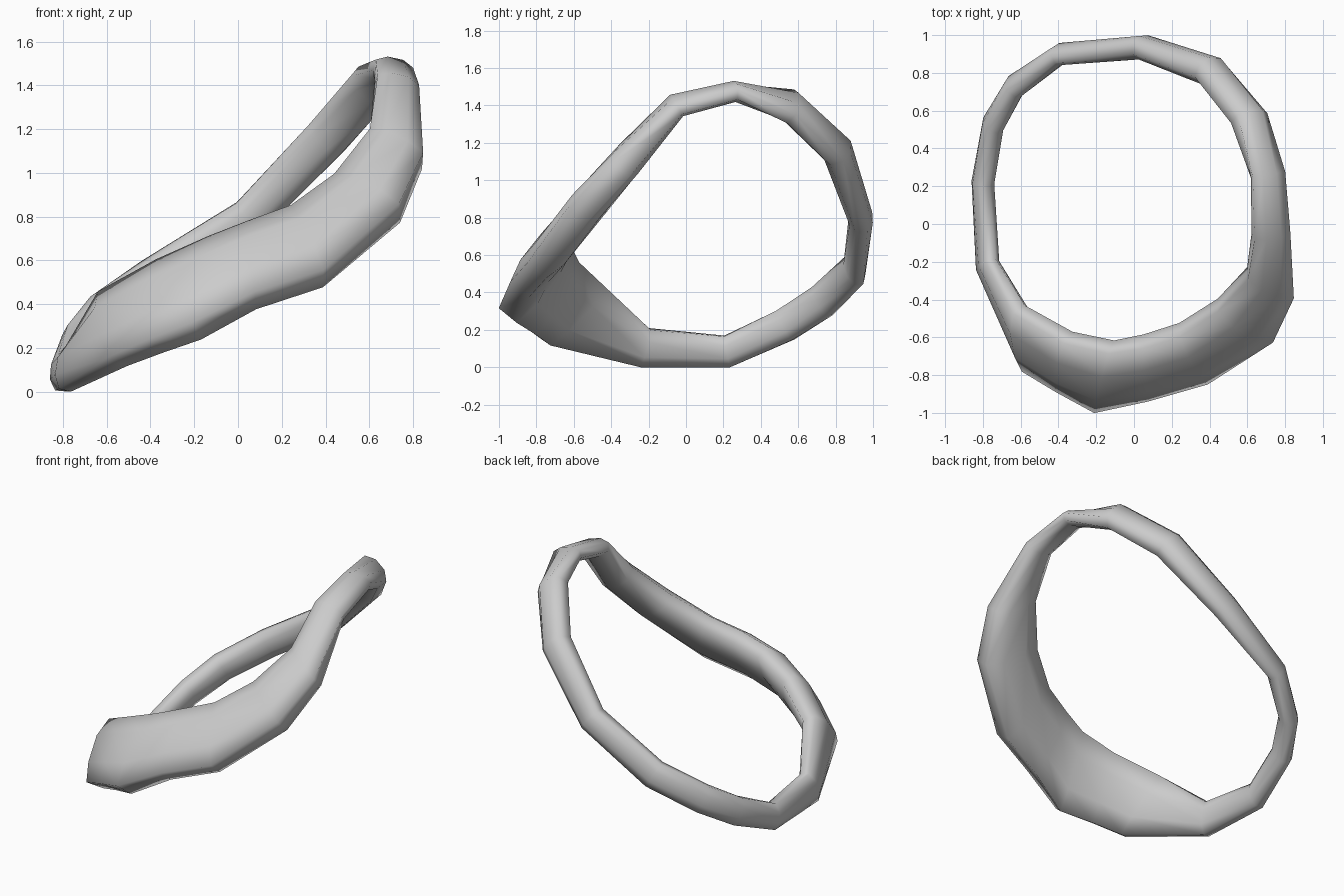
import bpy, bmesh, math
from mathutils import Vector

if "Cube" in bpy.data.objects:
    bpy.data.objects.remove(bpy.data.objects["Cube"])

# Wide front band: inner upper edge x, y, z, outer lower edge x, y, z, half thickness
BAND = [
    (-0.61, -0.45, 0.45, -0.55, -0.755, 0.14, 0.085),
    (-0.35, -0.60, 0.59, -0.38, -0.85, 0.21, 0.095),
    (-0.12, -0.65, 0.69, -0.19, -0.955, 0.28, 0.10),
    (0.05, -0.62, 0.76, 0.08, -0.89, 0.42, 0.10),
    (0.24, -0.56, 0.83, 0.39, -0.80, 0.52, 0.10),
    (0.44, -0.43, 0.97, 0.74, -0.58, 0.82, 0.10),
    (0.60, -0.26, 1.18, 0.845, -0.35, 1.06, 0.09),
]
# Narrow rest of the loop: centre x, y, z, long half-width, half thickness, lean (degrees)
LOOP = [
    (0.725, -0.05, 1.405, 0.10, 0.06, 18),
    (0.71, 0.26, 1.48, 0.09, 0.052, 12),
    (0.61, 0.56, 1.40, 0.105, 0.075, 50),
    (0.405, 0.81, 1.165, 0.10, 0.08, 72),
    (0.05, 0.935, 0.80, 0.09, 0.065, 85),
    (-0.39, 0.90, 0.525, 0.09, 0.055, 85),
    (-0.63, 0.73, 0.36, 0.09, 0.06, 85),
    (-0.745, 0.53, 0.23, 0.09, 0.06, 85),
    (-0.80, 0.22, 0.09, 0.085, 0.06, 85),
    (-0.775, -0.22, 0.11, 0.105, 0.06, 78),
]
SIDES = 8

grey = bpy.data.materials.new("light_grey")
grey.diffuse_color = (0.6, 0.6, 0.6, 1)
grey.use_nodes = True
grey.node_tree.nodes["Principled BSDF"].inputs["Base Color"].default_value = grey.diffuse_color

centres = [(Vector(s[:3]) + Vector(s[3:6])) / 2 for s in BAND]
centres += [Vector(s[:3]) for s in LOOP]
n = len(centres)
bm = bmesh.new()
rings = []
for i, c in enumerate(centres):
    before = (c - centres[i - 1]).normalized()
    after = (centres[(i + 1) % n] - c).normalized()
    along = (before + after).normalized()
    if i < len(BAND):
        s = BAND[i]
        half, b, blunt = (Vector(s[:3]) - Vector(s[3:6])) / 2, s[6], 1.7
    else:
        a, b, lean = LOOP[i - len(BAND)][3:]
        lean, blunt = math.radians(lean), 1.25
        u = Vector((-along.y, along.x, 0)).normalized() * math.cos(lean)
        u.z = math.sin(lean)
        half = (u - along * u.dot(along)).normalized() * a
    v = along.cross(half).normalized() * b
    # Eight-sided section with a blunter outer edge
    ring = []
    for k in range(SIDES):
        t = 2 * math.pi * (k + 0.5) / SIDES
        wide = blunt if math.cos(t) < -0.8 else 1.25 if math.cos(t) > 0.8 else 1.04
        ring.append(bm.verts.new(c + half * math.cos(t) * 1.07 + v * math.sin(t) * wide))
    rings.append(ring)
# Loft the sections into a closed loop
for i in range(n):
    r, s = rings[i], rings[(i + 1) % n]
    for k in range(SIDES):
        m = (k + 1) % SIDES
        bm.faces.new((r[k], r[m], s[m], s[k])).smooth = True
bmesh.ops.recalc_face_normals(bm, faces=bm.faces)

# Rest the band on the floor
low = min(p.co.z for p in bm.verts)
bmesh.ops.translate(bm, verts=bm.verts, vec=(0, 0, -low))
mesh = bpy.data.meshes.new("loop_band")
bm.to_mesh(mesh)
bm.free()
mesh.materials.append(grey)
band = bpy.data.objects.new("loop_band", mesh)
bpy.context.collection.objects.link(band)
